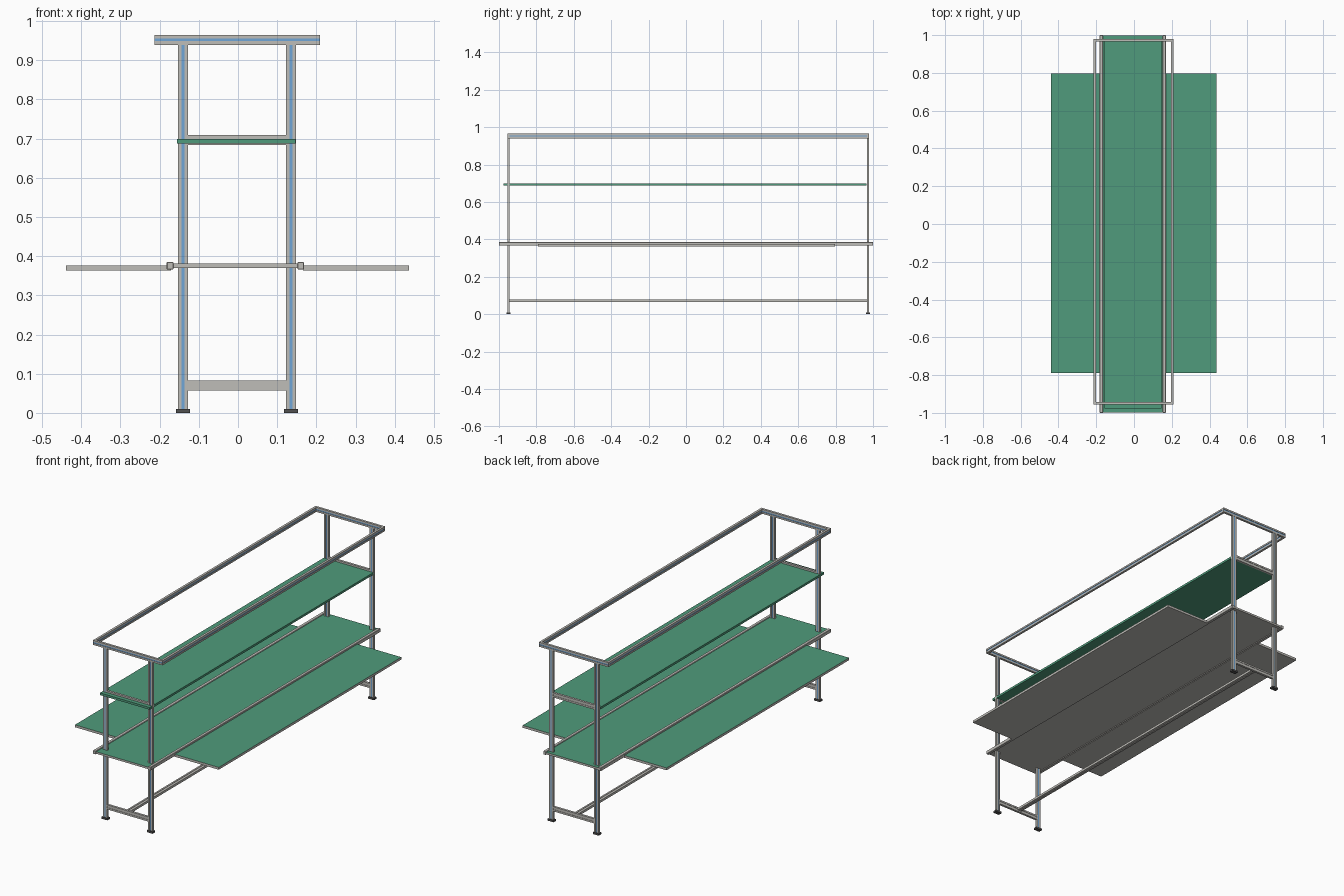
import bpy, bmesh
from mathutils import Vector

if "Cube" in bpy.data.objects:
    bpy.data.objects.remove(bpy.data.objects["Cube"])


def material(name, rgb):
    m = bpy.data.materials.new(name)
    m.diffuse_color = (*rgb, 1)
    m.use_nodes = True
    m.node_tree.nodes["Principled BSDF"].inputs["Base Color"].default_value = m.diffuse_color
    return m


GREEN = material("green_top", (0.08, 0.33, 0.2))
BLUE = material("blue_slot", (0.16, 0.38, 0.68))
GREY = material("grey_metal", (0.52, 0.51, 0.48))
DARK = material("dark_foot", (0.08, 0.08, 0.08))
AXIS = {"x": Vector((1, 0, 0)), "y": Vector((0, 1, 0)), "z": Vector((0, 0, 1))}
W, T = 0.0253, 0.0125      # wide and thin side of the slotted bar


def finish(name, bm, mats):
    bmesh.ops.recalc_face_normals(bm, faces=bm.faces)
    me = bpy.data.meshes.new(name)
    bm.to_mesh(me)
    bm.free()
    for m in mats:
        me.materials.append(m)
    ob = bpy.data.objects.new(name, me)
    bpy.context.collection.objects.link(ob)
    return ob


def box(name, lo, hi, mat=GREY, top=None, bevel=0):
    """Box between two corners; optional colour for its upper face."""
    lo, hi = Vector(lo), Vector(hi)
    bm = bmesh.new()
    bmesh.ops.create_cube(bm, size=1)
    for v in bm.verts:
        v.co = Vector([(lo[i] + hi[i]) / 2 + v.co[i] * (hi[i] - lo[i]) for i in range(3)])
    if bevel:
        bmesh.ops.bevel(bm, geom=bm.edges[:], offset=bevel, segments=1, affect='EDGES')
    bm.normal_update()
    if top:
        for f in bm.faces:
            if f.normal.z > 0.9:
                f.material_index = 1
    return finish(name, bm, [mat, top] if top else [mat])


def bar(name, start, length, along, wide, thin, slot=BLUE):
    """Extruded bar with a shallow slot down both wide faces."""
    u, t, g, d = W / 2, T / 2, 0.0035, 0.002
    half = [(u, -t), (u, t), (g, t), (g, t - d), (-g, t - d), (-g, t)]
    profile = half + [(-a, -b) for a, b in half]
    bm = bmesh.new()
    vs = [bm.verts.new(Vector(start) + AXIS[wide] * a + AXIS[thin] * b) for a, b in profile]
    base = bm.faces.new(vs)
    out = bmesh.ops.extrude_face_region(bm, geom=[base], use_keep_orig=True)
    moved = [e for e in out["geom"] if isinstance(e, bmesh.types.BMVert)]
    bmesh.ops.translate(bm, verts=moved, vec=AXIS[along] * length)
    # colour the slot floors
    for f in bm.faces:
        c = f.calc_center_median() - Vector(start)
        if len(f.verts) == 4 and abs(c.dot(AXIS[wide])) < 1e-4:
            f.material_index = 1
    return finish(name, bm, [GREY, slot])


XL, XR = -0.1402, 0.1352    # post centres
YF, YB = -0.949, 0.973
RL, RR = -0.2135, 0.2095    # top frame outer edges
Z_TOP = 0.952

# end frames: posts, feet, cross bars and top end rail
for end, y in (("front", YF), ("back", YB)):
    for side, x in (("left", XL), ("right", XR)):
        bar(f"{end}_{side}_post", (x, y, 0.008), 0.932, "z", "x", "y")
        box(f"{end}_{side}_foot", (x - 0.018, y - 0.011, 0), (x + 0.018, y + 0.011, 0.01), DARK)
    inner = XR - XL - W
    bar(f"{end}_lower_crossbar", (XL + W / 2, y, 0.07), inner, "x", "z", "y", GREY)
    bar(f"{end}_shelf_crossbar", (XL + W / 2, y, 0.696), inner, "x", "z", "y", GREY)
    bar(f"{end}_top_rail", (RL, y, Z_TOP), RR - RL, "x", "z", "y")

# long rails of the top frame and the low stretcher
for side, x in (("left", RL + T / 2), ("right", RR - T / 2)):
    bar(f"{side}_top_rail", (x, YF + T / 2, Z_TOP), YB - YF - T, "y", "z", "x")
bar("low_stretcher", (-0.009, YF + T / 2, 0.071), YB - YF - T, "y", "x", "z", GREY)

# upper shelf
box("upper_shelf", (-0.1555, -0.977, 0.687), (0.1465, 0.966, 0.699), GREEN)

# middle table board with edge rails
box("table_board", (-0.166, -0.998, 0.370), (0.153, 0.998, 0.381), GREY, GREEN)
box("left_table_rail", (-0.182, -1, 0.366), (-0.1645, 1, 0.385), bevel=0.0015)
box("right_table_rail", (0.152, -1, 0.366), (0.1685, 1, 0.385), bevel=0.0015)

# side wings
box("left_wing", (-0.439, -0.79, 0.363), (-0.171, 0.796, 0.376), GREY, GREEN)
box("right_wing", (0.166, -0.79, 0.363), (0.436, 0.796, 0.376), GREY, GREEN)
